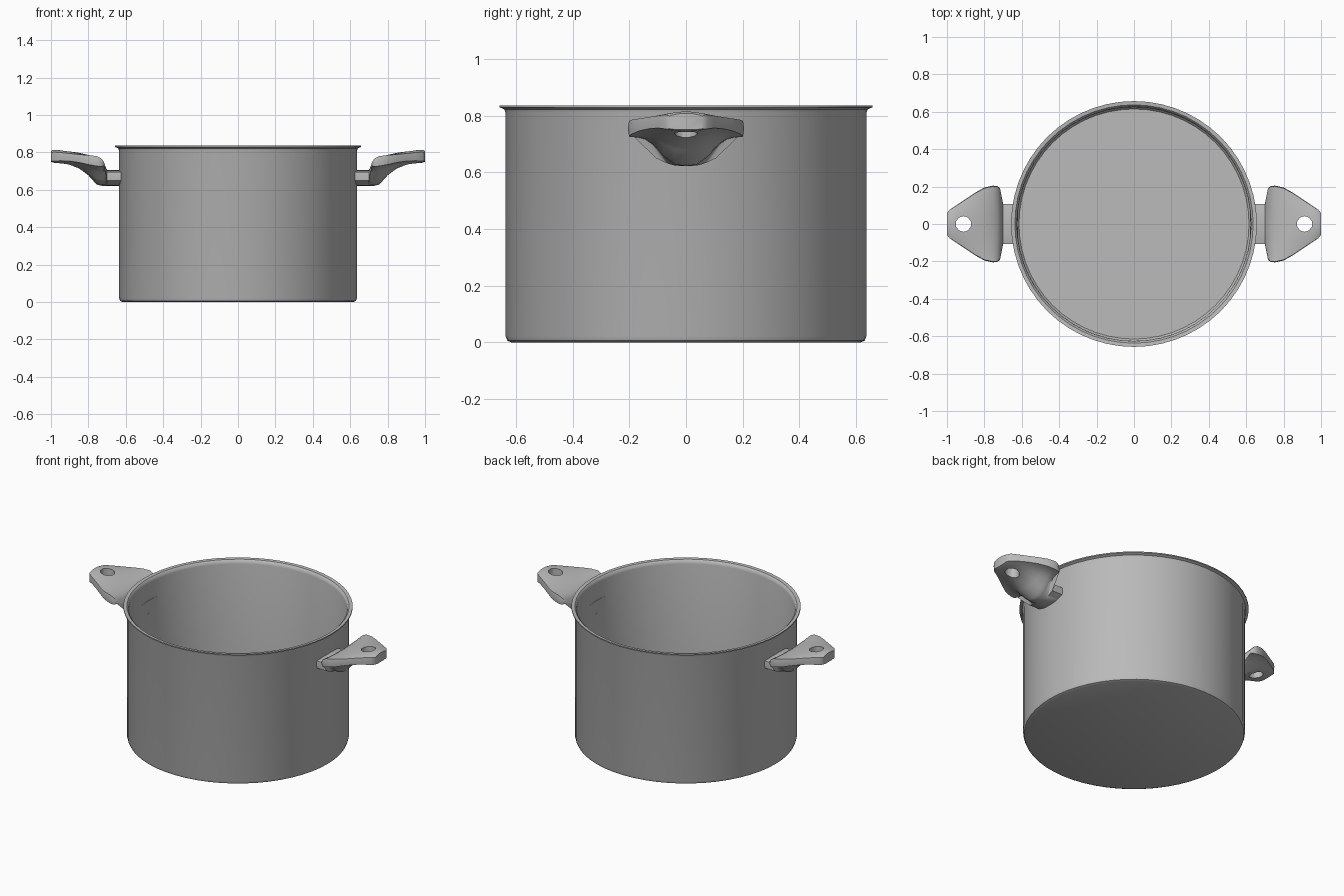
import bpy, bmesh, math

cube = bpy.data.objects.get("Cube")
if cube:
    bpy.data.objects.remove(cube, do_unlink=True)

# Single brushed-metal grey
STEEL = (0.5, 0.5, 0.5, 1)
steel = bpy.data.materials.new("steel grey")
steel.diffuse_color = STEEL
steel.use_nodes = True
steel.node_tree.nodes["Principled BSDF"].inputs["Base Color"].default_value = STEEL


def make_object(name, bm):
    bmesh.ops.recalc_face_normals(bm, faces=bm.faces)
    mesh = bpy.data.meshes.new(name)
    bm.to_mesh(mesh)
    bm.free()
    mesh.materials.append(steel)
    ob = bpy.data.objects.new(name, mesh)
    bpy.context.collection.objects.link(ob)
    return ob


def smooth(ob, angle):
    bpy.ops.object.select_all(action='DESELECT')
    ob.select_set(True)
    bpy.context.view_layer.objects.active = ob
    bpy.ops.object.shade_smooth_by_angle(angle=math.radians(angle))


# Pot: one lathed profile (radius, height) running outside, over the rim, inside
PROFILE = [(0, 0), (0.615, 0), (0.63, 0.006), (0.636, 0.022), (0.636, 0.81),
           (0.641, 0.822), (0.657, 0.829), (0.657, 0.836), (0.637, 0.834),
           (0.628, 0.825), (0.625, 0.81), (0.625, 0.03), (0.615, 0.018), (0, 0.018)]
bm = bmesh.new()
verts = [bm.verts.new((r, 0, z)) for r, z in PROFILE]
edges = [bm.edges.new(p) for p in zip(verts, verts[1:])]
bmesh.ops.spin(bm, geom=verts + edges, axis=(0, 0, 1), cent=(0, 0, 0),
               steps=56, angle=math.tau)
bmesh.ops.remove_doubles(bm, verts=bm.verts, dist=0.0005)
smooth(make_object("pot_body", bm), 35)

# Handle stations: x, half width, top centre, top edge, bottom centre, bottom edge
STATIONS = [
    (0.62, 0.108, 0.705, 0.695, 0.622, 0.665),
    (0.700, 0.108, 0.705, 0.695, 0.622, 0.665),
    (0.716, 0.190, 0.742, 0.748, 0.622, 0.728),
    (0.730, 0.203, 0.755, 0.768, 0.622, 0.724),
    (0.755, 0.205, 0.771, 0.781, 0.628, 0.727),
    (0.80, 0.195, 0.787, 0.785, 0.678, 0.735),
    (0.85, 0.167, 0.798, 0.789, 0.715, 0.747),
    (0.90, 0.133, 0.806, 0.794, 0.733, 0.757),
    (0.95, 0.100, 0.812, 0.799, 0.742, 0.767),
    (0.985, 0.077, 0.814, 0.802, 0.745, 0.771),
    (1.00, 0.058, 0.808, 0.798, 0.750, 0.773),
]
STEPS = 16


def section(bm, side, x, w, top, top_edge, bot, bot_edge):
    """Closed ring: dished top, thin side edges, rounded ridge beneath."""
    ring = []
    for i in range(STEPS + 1):
        u = -math.cos(math.pi * i / STEPS)
        ring.append((w * u, top + (top_edge - top) * u * u))
    mid = (top_edge + bot_edge) / 2
    ring[0], ring[-1] = (-w, mid), (w, mid)
    for i in range(STEPS - 1, 0, -1):
        u = -math.cos(math.pi * i / STEPS)
        ridge = math.exp(-abs(w * u / 0.105) ** 3)
        ring.append((w * u, bot_edge + (bot - bot_edge) * ridge))
    return [bm.verts.new((side * x, y, z)) for y, z in ring]


def handle(name, side):
    bm = bmesh.new()
    rings = [section(bm, side, *s) for s in STATIONS]
    for a, b in zip(rings, rings[1:]):
        for i in range(len(a)):
            j = (i + 1) % len(a)
            bm.faces.new((a[i], a[j], b[j], b[i]))
    bm.faces.new(rings[0])
    bm.faces.new(rings[-1])
    ob = make_object(name, bm)

    # Hanging hole through the grip
    bm = bmesh.new()
    bmesh.ops.create_cone(bm, cap_ends=True, segments=10, radius1=0.042,
                          radius2=0.042, depth=0.4)
    cutter = make_object("hole_cutter", bm)
    cutter.location = (side * 0.912, 0, 0.77)
    cutter.hide_render = True
    bpy.context.view_layer.update()
    cut = ob.modifiers.new("hole", 'BOOLEAN')
    cut.operation, cut.solver, cut.object = 'DIFFERENCE', 'EXACT', cutter
    bpy.context.view_layer.objects.active = ob
    bpy.ops.object.modifier_apply(modifier=cut.name)
    bpy.data.objects.remove(cutter, do_unlink=True)
    smooth(ob, 45)


handle("left_handle", 1)
handle("right_handle", -1)
